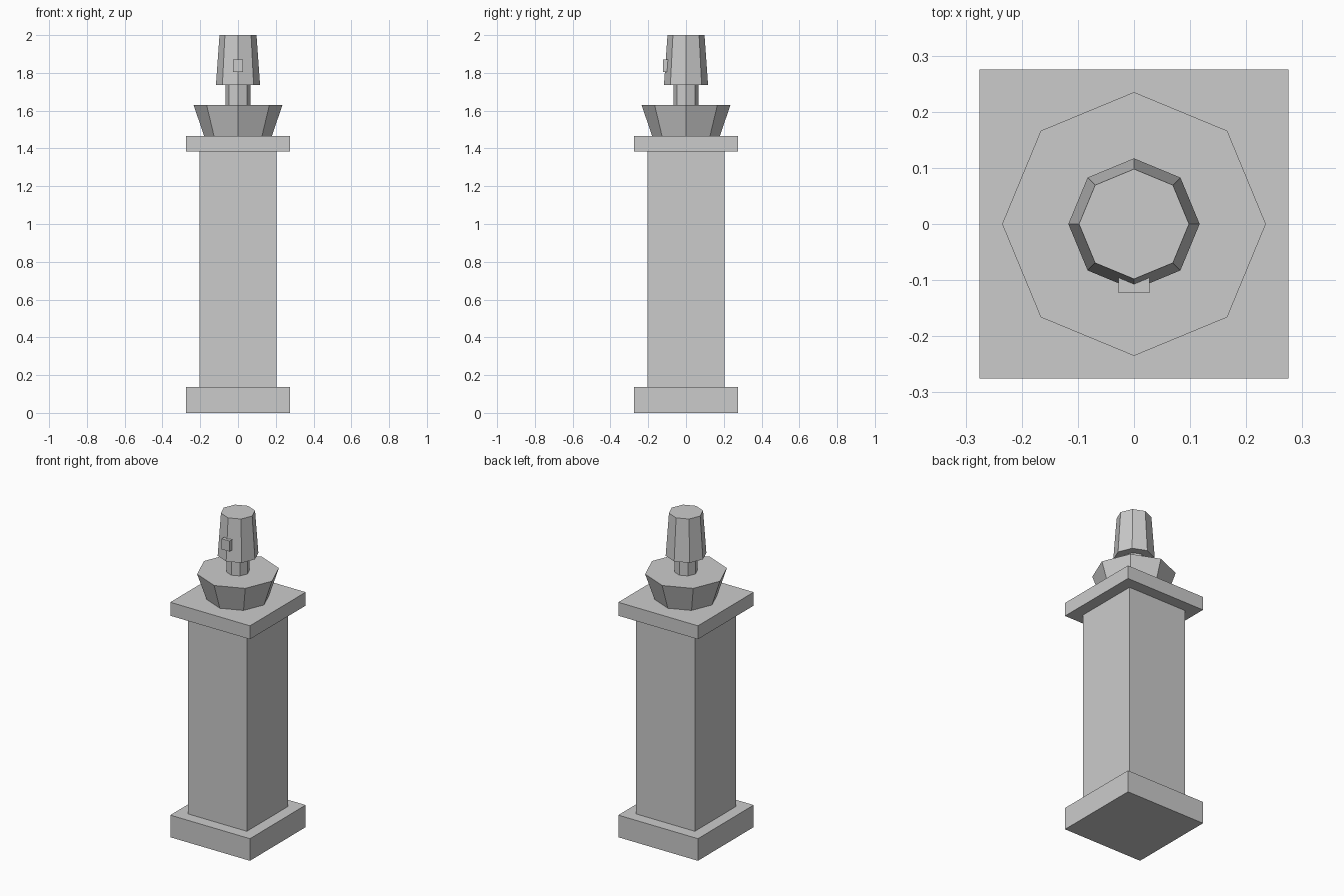
import bpy
import math

if "Cube" in bpy.data.objects:
    bpy.data.objects.remove(bpy.data.objects["Cube"])

stone = bpy.data.materials.new("plain grey")
stone.diffuse_color = (0.6, 0.6, 0.6, 1)
stone.use_nodes = True
stone.node_tree.nodes["Principled BSDF"].inputs["Base Color"].default_value = stone.diffuse_color


def finish(name):
    ob = bpy.context.object
    ob.name = name
    ob.data.materials.append(stone)
    return ob


def box(name, hx, y0, y1, z0, z1):
    bpy.ops.mesh.primitive_cube_add(size=1, location=(0, (y0 + y1) / 2, (z0 + z1) / 2))
    ob = finish(name)
    ob.scale = (2 * hx, y1 - y0, z1 - z0)
    bpy.ops.object.transform_apply(location=False, rotation=False, scale=True)


def octagon(name, r0, r1, z0, z1):
    # eight sides, corners on the x and y axes
    bpy.ops.mesh.primitive_cone_add(vertices=8, radius1=r0, radius2=r1,
                                    depth=z1 - z0, location=(0, 0, (z0 + z1) / 2))
    finish(name)


# square pedestal
box("plinth", 0.275, -0.275, 0.275, 0.0, 0.138)
box("shaft", 0.204, -0.204, 0.204, 0.138, 1.383)
box("cap_slab", 0.275, -0.275, 0.275, 1.383, 1.467)

# bust: shoulders, neck, tapering head, nose
octagon("shoulders", 0.18, 0.235, 1.467, 1.63)
octagon("neck", 0.066, 0.066, 1.63, 1.735)
octagon("head", 0.117, 0.098, 1.735, 2.0)
box("nose", 0.0275, -0.123, -0.095, 1.806, 1.872)
